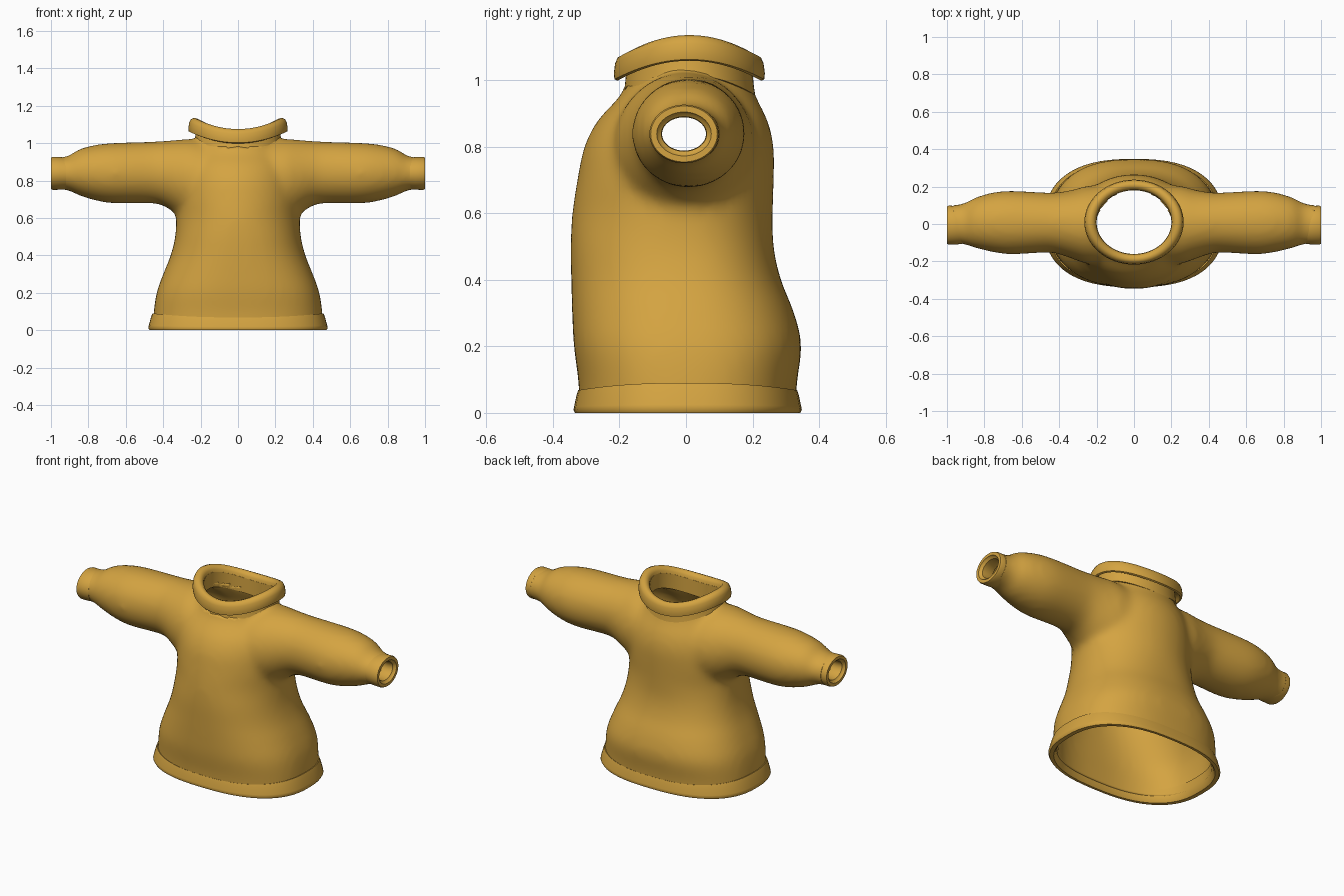
import bpy, bmesh, math
from mathutils import Vector

SEGMENTS = 64

default_cube = bpy.data.objects.get("Cube")
if default_cube:
    bpy.data.objects.remove(default_cube, do_unlink=True)

wool = bpy.data.materials.new("mustard wool")
wool.use_nodes = True
wool_colour = (0.66, 0.37, 0.053, 1)
wool.diffuse_color = wool_colour
wool.node_tree.nodes["Principled BSDF"].inputs["Base Color"].default_value = wool_colour


def make_object(name, bm):
    bmesh.ops.recalc_face_normals(bm, faces=bm.faces[:])
    mesh = bpy.data.meshes.new(name)
    bm.to_mesh(mesh)
    bm.free()
    mesh.materials.append(wool)
    obj = bpy.data.objects.new(name, mesh)
    bpy.context.scene.collection.objects.link(obj)
    return obj


def smooth_shade(obj, degrees=40):
    bpy.ops.object.select_all(action="DESELECT")
    obj.select_set(True)
    bpy.context.view_layer.objects.active = obj
    bpy.ops.object.shade_smooth_by_angle(angle=math.radians(degrees))


def bridge(bm, rings, loop=False):
    """Join neighbouring vertex rings with quads."""
    pairs = list(zip(rings, rings[1:]))
    if loop:
        pairs.append((rings[-1], rings[0]))
    for a, b in pairs:
        for i in range(len(a)):
            j = (i + 1) % len(a)
            bm.faces.new((a[i], a[j], b[j], b[i]))


def refine(rows, steps=4):
    """Catmull-Rom interpolation of measurement rows."""
    out = []
    for i in range(len(rows) - 1):
        quad = rows[max(i - 1, 0)], rows[i], rows[i + 1], rows[min(i + 2, len(rows) - 1)]
        for k in range(steps):
            t = k / steps
            out.append([b + t * ((c - a) + t * ((2*a - 5*b + 4*c - d) + t * (3*b - a - 3*c + d))) / 2
                        for a, b, c, d in zip(*quad)])
    out.append(list(rows[-1]))
    return out


def angles():
    return [math.tau * i / SEGMENTS for i in range(SEGMENTS)]


def rounded(angle, power):
    """Point on a unit superellipse."""
    c, s = math.cos(angle), math.sin(angle)
    e = 2 / power
    return math.copysign(abs(c) ** e, c), math.copysign(abs(s) ** e, s)


def solid_loft(name, rows, place):
    bm = bmesh.new()
    rings = [[bm.verts.new(place(a, row)) for a in angles()] for row in refine(rows)]
    bridge(bm, rings)
    bm.faces.new(rings[0])
    bm.faces.new(rings[-1])
    return make_object(name, bm)


def band(name, profile, place):
    """Closed profile swept round an opening."""
    bm = bmesh.new()
    rings = [[bm.verts.new(place(a, s, h)) for a in angles()] for s, h in profile]
    bridge(bm, rings, loop=True)
    obj = make_object(name, bm)
    smooth_shade(obj, 50)
    return obj


# Torso: height, half width, front depth, back depth, squareness
torso_rows = [
    (-.06, .455, .32, .33, 2.5), (.08, .452, .322, .332, 2.5), (.2, .435, .337, .347, 2.5),
    (.3, .4, .342, .325, 2.4), (.4, .36, .345, .285, 2.3), (.5, .336, .347, .263, 2.2),
    (.6, .33, .342, .261, 2), (.7, .33, .327, .264, 2), (.8, .32, .306, .264, 2),
    (.88, .3, .265, .245, 2), (.95, .26, .2, .21, 2), (1, .22, .178, .195, 2),
    (1.1, .21, .17, .19, 2)]


def torso_place(angle, row):
    z, width, front, back, power = row
    c, s = rounded(angle, power)
    return Vector((width * c, s * (back if s > 0 else front), z))


body = solid_loft("sweater_body", torso_rows, torso_place)

# Sleeves: distance out, front, back, underside, top
sleeve_rows = [
    (.1, -.22, .21, .58, 1), (.24, -.215, .205, .585, 1.022), (.32, -.19, .185, .615, 1.018),
    (.39, -.165, .172, .66, 1.012), (.46, -.153, .168, .678, 1.008), (.65, -.163, .178, .677, 1.002),
    (.75, -.152, .17, .69, .993), (.85, -.128, .142, .72, .968), (.92, -.108, .108, .75, .927),
    (1.04, -.105, .102, .752, .925)]


def sleeve_place(side):
    def place(angle, row):
        x, front, back, low, high = row
        return Vector((side * x, (front + back) / 2 + (back - front) / 2 * math.cos(angle),
                       (low + high) / 2 + (high - low) / 2 * math.sin(angle)))
    return place


sleeves = [solid_loft("sleeve_blank", sleeve_rows, sleeve_place(side)) for side in (-1, 1)]

# Fuse torso and sleeves into one soft garment
for sleeve in sleeves:
    union = body.modifiers.new("join sleeve", "BOOLEAN")
    union.operation = "UNION"
    union.solver = "EXACT"
    union.object = sleeve
remesh = body.modifiers.new("knit", "REMESH")
remesh.mode = "VOXEL"
remesh.voxel_size = 0.018
soften = body.modifiers.new("soften", "SMOOTH")
soften.factor = 0.5
soften.iterations = 14

depsgraph = bpy.context.evaluated_depsgraph_get()
bm = bmesh.new()
bm.from_mesh(body.evaluated_get(depsgraph).to_mesh())
body.modifiers.clear()
for sleeve in sleeves:
    bpy.data.objects.remove(sleeve, do_unlink=True)

# Open the hem, the wrists and the neck
for point, normal in (((0, 0, .035), (0, 0, -1)), ((.965, 0, 0), (1, 0, 0)), ((-.965, 0, 0), (-1, 0, 0))):
    bmesh.ops.bisect_plane(bm, geom=bm.verts[:] + bm.edges[:] + bm.faces[:],
                           plane_co=point, plane_no=normal, clear_outer=True)


def in_neck(p):
    inside = (p.x / .215) ** 2 + ((p.y - .01) / .195) ** 2 < 1.2
    return inside and p.z > .975 + .06 * (p.x / .21) ** 2


bmesh.ops.delete(bm, geom=[f for f in bm.faces if in_neck(f.calc_center_median())], context="FACES")
bm.to_mesh(body.data)
bm.free()
if not body.data.materials:
    body.data.materials.append(wool)
for poly in body.data.polygons:
    poly.material_index = 0
smooth_shade(body, 60)
thickness = body.modifiers.new("cloth thickness", "SOLIDIFY")
thickness.thickness = 0.02
thickness.offset = -1

# Hem band, dipping slightly at the front and back
def hem_place(angle, s, h):
    c, sn = rounded(angle, 2.5)
    dip = .022 * math.sin(angle) ** 2 * max(h, 0) / .09
    depth = .333 if sn > 0 else .323
    return Vector(((.455 + s) * c, (depth + s * .6) * sn, h - dip))


band("hem_band", [(-.03, .08), (.002, .09), (.01, .07), (.022, .025), (.025, .012), (.018, 0),
                  (-.006, 0), (-.014, .01), (-.024, .04)], hem_place)

# Neck stand and folded collar, both higher at the sides
def collar_place(angle, s, h):
    c, sn = math.cos(angle), math.sin(angle)
    return Vector(((.2 + 1.15 * s) * c, .01 + (.17 + s) * sn, h + .06 * c * c))


band("neck_stand", [(0, .95), (.028, .955), (.024, .98), (.018, 1.04), (0, 1.04)], collar_place)
band("folded_collar", [(0, 1.03), (.003, 1.055), (.014, 1.07), (.03, 1.075), (.045, 1.068), (.053, 1.05),
                       (.057, 1.02), (.055, 1.002), (.046, .998), (.038, 1.012), (.02, 1.03)], collar_place)

# Wrist cuffs
def cuff_place(side):
    def place(angle, s, x):
        return Vector((side * x, -.006 + (.1 + s) * math.cos(angle), .838 + (.084 + s) * math.sin(angle)))
    return place


cuff_profile = [(-.03, .915), (.001, .92), (.003, .95), (.004, .99), (0, 1),
                (-.018, 1), (-.022, .992), (-.032, .985), (-.034, .95)]
for side, label in ((1, "left"), (-1, "right")):
    band(label + "_cuff", cuff_profile, cuff_place(side))
